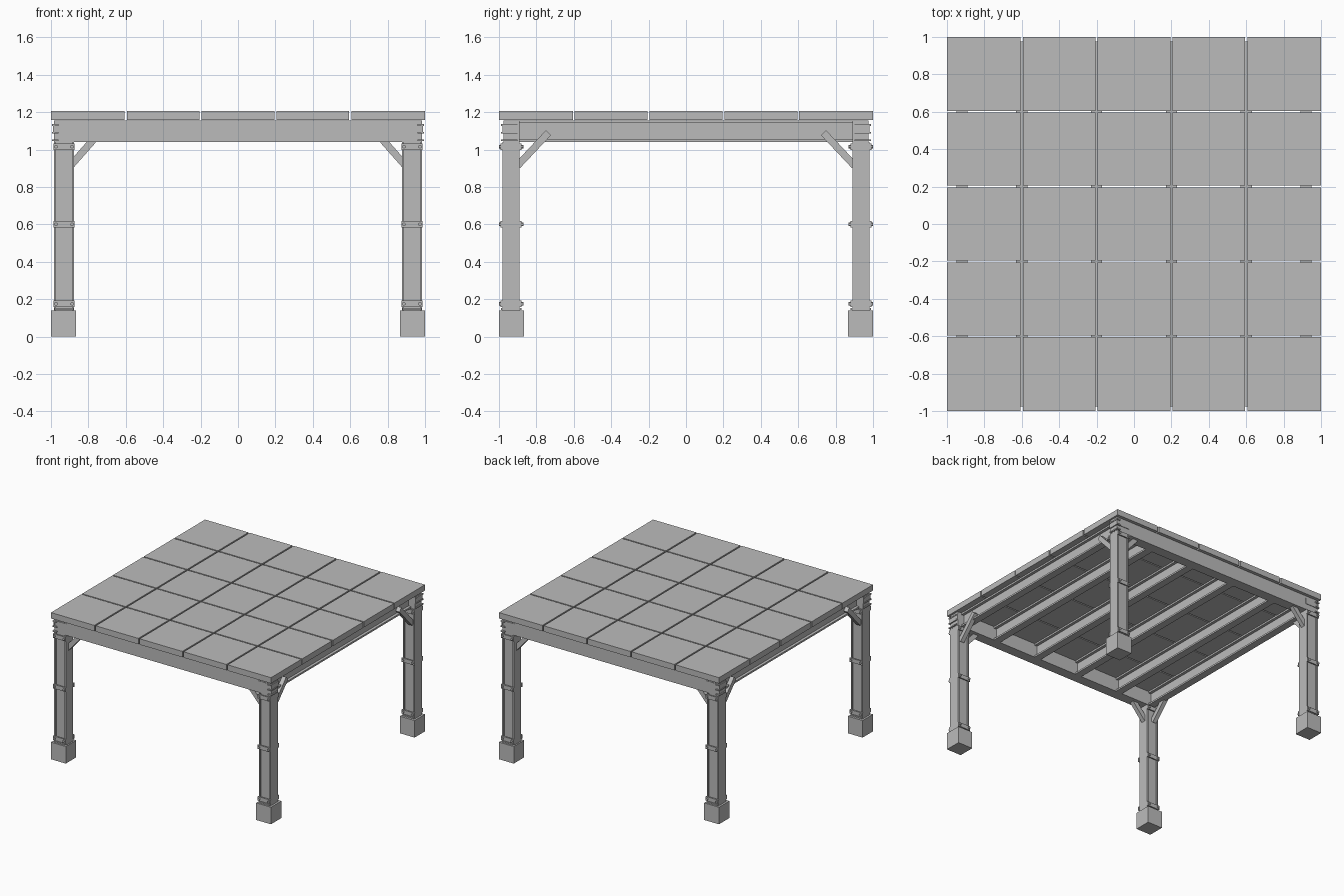
import bpy, bmesh, math
from mathutils import Matrix, Vector

if "Cube" in bpy.data.objects:
    bpy.data.objects.remove(bpy.data.objects["Cube"])

steel = bpy.data.materials.new("light_grey")
steel.diffuse_color = (0.5, 0.5, 0.5, 1)
steel.use_nodes = True
steel.node_tree.nodes["Principled BSDF"].inputs["Base Color"].default_value = steel.diffuse_color


def finish(name, bm):
    me = bpy.data.meshes.new(name)
    bm.to_mesh(me)
    bm.free()
    me.materials.append(steel)
    ob = bpy.data.objects.new(name, me)
    bpy.context.collection.objects.link(ob)
    return ob


def box(bm, x0, x1, y0, y1, z0, z1):
    m = Matrix.Translation(((x0 + x1) / 2, (y0 + y1) / 2, (z0 + z1) / 2))
    m = m @ Matrix.Diagonal((abs(x1 - x0), abs(y1 - y0), z1 - z0, 1))
    bmesh.ops.create_cube(bm, size=1, matrix=m)


def bolt(bm, x, y, z, length, axis):
    # hexagonal rod centred on the given point
    m = Matrix.Translation((x, y, z)) @ Matrix.Rotation(math.pi / 2, 4, axis)
    bmesh.ops.create_cone(bm, cap_ends=True, segments=6, radius1=0.01,
                          radius2=0.01, depth=length, matrix=m)


def strut(bm, a, b, width, depth):
    # rectangular bar from a to b, sides kept horizontal
    a, b = Vector(a), Vector(b)
    d = (b - a).normalized()
    side = Vector((0, 0, 1)).cross(d).normalized()
    up = d.cross(side)
    rot = Matrix((side, up, d)).transposed().to_4x4()
    m = Matrix.Translation((a + b) / 2) @ rot
    m = m @ Matrix.Diagonal((depth, width, (b - a).length, 1))
    bmesh.ops.create_cube(bm, size=1, matrix=m)


CX, CY = 0.93, 0.935

# Deck panels with open gaps
bm = bmesh.new()
for i in range(5):
    for j in range(5):
        x, y = -0.8 + 0.4 * i, -0.8 + 0.4 * j
        x0, x1 = (-1 if i == 0 else x - 0.194), (1 if i == 4 else x + 0.194)
        y0, y1 = (-1 if j == 0 else y - 0.195), (1 if j == 4 else y + 0.195)
        box(bm, x0, x1, y0, y1, 1.157, 1.205)
finish("deck_panels", bm)

# Joists with I-shaped sections
bm = bmesh.new()
for x in (-0.92, -0.6, -0.2, 0.2, 0.6, 0.92):
    box(bm, x - 0.03, x + 0.03, -0.9, 0.9, 1.04, 1.054)
    box(bm, x - 0.03, x + 0.03, -0.9, 0.9, 1.142, 1.156)
    box(bm, x - 0.007, x + 0.007, -0.9, 0.9, 1.054, 1.142)
finish("joists", bm)

# Main beams at front and back
bm = bmesh.new()
for s in (-1, 1):
    box(bm, -0.985, 0.985, s * 0.89, s * 0.975, 1.04, 1.156)
finish("main_beams", bm)

for sx in (-1, 1):
    for sy in (-1, 1):
        x, y = sx * CX, sy * CY
        tag = ("left" if sx < 0 else "right") + ("_front" if sy < 0 else "_back")

        # Footing block
        bm = bmesh.new()
        box(bm, sx * 0.865, sx, sy * 0.865, sy, 0, 0.14)
        finish("footing_" + tag, bm)

        # Column: two flanges and a recessed core
        bm = bmesh.new()
        for k in (-1, 1):
            box(bm, x + k * 0.042, x + k * 0.054, y - 0.046, y + 0.046, 0.14, 1.04)
        box(bm, x - 0.042, x + 0.042, y - 0.036, y + 0.036, 0.14, 1.04)
        finish("column_" + tag, bm)

        # Strap clamps with bolts
        bm = bmesh.new()
        for z in (0.175, 0.6, 1.015):
            for k in (-1, 1):
                box(bm, x - 0.057, x + 0.057, y + k * 0.046, y + k * 0.056,
                    z - 0.017, z + 0.017)
                for b in (-1, 1):
                    bolt(bm, x + b * 0.043, y + k * 0.057, z, 0.018, 'X')
        box(bm, x - 0.05, x + 0.05, y - 0.055, y + 0.055, 0.142, 0.152)
        finish("clamps_" + tag, bm)

        # Corner bracket over the beam end
        bm = bmesh.new()
        box(bm, sx * 0.87, sx * 0.987, sy * 0.972, sy * 0.979, 1.088, 1.137)
        box(bm, sx * 0.98, sx * 0.99, y - 0.045, y + 0.045, 1.088, 1.137)
        for z in (1.05, 1.09, 1.132):
            box(bm, sx * 0.96, sx * 0.994, sy * 0.9, sy * 0.988, z - 0.005, z + 0.005)
        finish("corner_bracket_" + tag, bm)

        # Diagonal braces
        bm = bmesh.new()
        strut(bm, (sx * 0.89, y, 0.92), (sx * 0.775, y, 1.05), 0.038, 0.035)
        strut(bm, (sx * 0.945, sy * 0.9, 0.915), (sx * 0.945, sy * 0.735, 1.09),
              0.038, 0.035)
        finish("braces_" + tag, bm)
